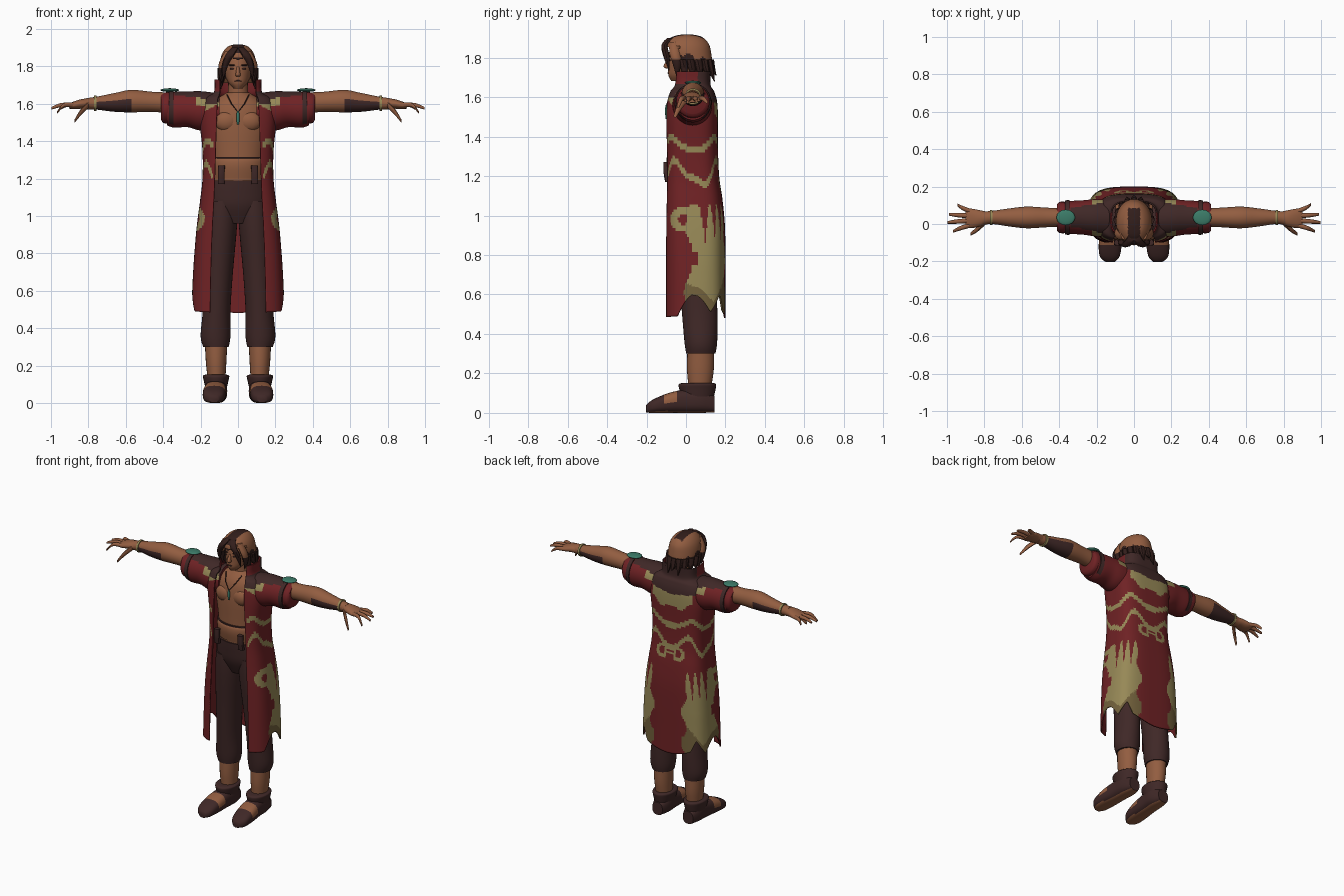
import bpy, bmesh, math
from mathutils import Vector

cube = bpy.data.objects.get("Cube")
if cube:
    bpy.data.objects.remove(cube, do_unlink=True)


def material(name, rgb):
    m = bpy.data.materials.new(name)
    m.use_nodes = True
    m.diffuse_color = (*rgb, 1)
    m.node_tree.nodes["Principled BSDF"].inputs["Base Color"].default_value = (*rgb, 1)
    return m


SKIN = material("tan skin", (.29, .11, .052))
RED = material("wine red", (.16, .016, .018))
DARK = material("dark brown", (.05, .021, .02))
KHAKI = material("khaki", (.31, .25, .095))
OLIVE = material("dull olive", (.17, .12, .045))
TEAL = material("teal", (.045, .2, .14))
HAIR = material("dark hair", (.032, .013, .011))


def spline(rows, sub):
    """Catmull-Rom smoothing of a list of equal-length tuples."""
    pts = [rows[0]] + list(rows) + [rows[-1]]
    out = []
    for a, b, c, d in zip(pts, pts[1:], pts[2:], pts[3:]):
        for k in range(sub):
            t = k / sub
            out.append([q + .5 * t * (r - p + t * (2 * p - 5 * q + 4 * r - s + t * (3 * (q - r) + s - p)))
                        for p, q, r, s in zip(a, b, c, d)])
    return out + [list(rows[-1])]


def power(v, p):
    return math.copysign(abs(v) ** p, v)


def finish(name, bm, mats):
    me = bpy.data.meshes.new(name)
    bm.to_mesh(me)
    bm.free()
    ob = bpy.data.objects.new(name, me)
    bpy.context.collection.objects.link(ob)
    for m in mats:
        me.materials.append(m)
    bpy.ops.object.select_all(action="DESELECT")
    ob.select_set(True)
    bpy.context.view_layer.objects.active = ob
    bpy.ops.object.shade_smooth_by_angle(angle=math.radians(45))
    return ob


def loft(name, axis, rows, mats, rule=None, n=24, sub=4, p=1, s=1):
    """Rows are (position on axis, two centre values, two radii)."""
    bm = bmesh.new()
    rings = []
    for pos, c1, c2, r1, r2 in spline(rows, sub):
        ring = []
        for k in range(n):
            a = math.tau * k / n
            u, v = c1 + r1 * power(math.cos(a), p), c2 + r2 * power(math.sin(a), p)
            x, y, z = {"x": (pos, u, v), "y": (u, pos, v), "z": (u, v, pos)}[axis]
            ring.append(bm.verts.new((x * s, y, z)))
        rings.append(ring)
    for r, q in zip(rings, rings[1:]):
        for k in range(n):
            bm.faces.new((r[k], r[(k + 1) % n], q[(k + 1) % n], q[k]))
    bm.faces.new(rings[0])
    bm.faces.new(rings[-1])
    bmesh.ops.recalc_face_normals(bm, faces=bm.faces)
    if rule:
        gone = []
        for f in bm.faces:
            c = f.calc_center_median()
            i = rule(Vector((abs(c.x), c.y, c.z)), f.normal)
            if i is None:
                gone.append(f)
            else:
                f.material_index = i
        bmesh.ops.delete(bm, geom=gone, context="FACES")
    return finish(name, bm, mats)


def blob(name, loc, size, mat):
    bm = bmesh.new()
    bmesh.ops.create_uvsphere(bm, u_segments=16, v_segments=10, radius=1)
    for v in bm.verts:
        v.co = Vector(a * b + c for a, b, c in zip(v.co, size, loc))
    return finish(name, bm, [mat])


def between(t, table):
    for (a, u), (b, v) in zip(table, table[1:]):
        if t <= b:
            return u + (v - u) * (t - a) / (b - a)
    return table[-1][1]


# Coat: an open sheet wrapped round the back, with a ragged hem
HEM = [(0, .48), (.2, .52), (.29, .6), (.46, .51), (.59, .6), (.74, .49), (1, .485)]


def coat_colour(x, y, z, t):
    if z > 1.6 or (y > .06 and z > 1.555 + .12 * x):
        return 0 if z > 1.665 and y < .06 else 2
    if y > .1 and x < .15 and z > 1.46 + 2 * x * x + .012 * math.sin(60 * x):
        return 1
    if y < 0 and z > 1.6 - .5 * (x - .1):
        return 1
    wave1 = 1.365 - .03 * math.cos(math.tau * (t - .55) / .6)
    wave2 = 1.22 - .06 * math.cos(math.tau * (t - .5) / .6)
    if min(abs(z - wave1), abs(z - wave2)) < .018 and t < .97:
        return 1
    if y > .1 and abs(math.hypot(x - .06, z - 1.16) - .035) < .011:
        return 1
    if t > .4 and abs(math.hypot(y + .015, z - .98) - .045) < .02:
        return 1
    top = .86 + .2 * abs(math.sin(24 * t))
    if x > .12 + .02 * math.sin(30 * z) and y > .02 + .03 * math.sin(18 * z) and z < top:
        return 3 if z < .56 + .5 * abs(t - .42) else 1
    return 0


def coat():
    rows = [(.5, .245, .15, -.11, .2), (.65, .24, .147, -.11, .2), (.8, .233, .143, -.11, .2),
            (.95, .22, .137, -.11, .197), (1.08, .203, .13, -.108, .185), (1.2, .19, .125, -.106, .168),
            (1.35, .19, .12, -.106, .162), (1.5, .205, .115, -.106, .162), (1.58, .2, .112, -.1, .157),
            (1.63, .18, .108, -.085, .142), (1.66, .13, .098, -.07, .125), (1.73, .125, .1, -.065, .125)]
    bm = bmesh.new()
    half, p, grid = 64, .6, []
    for z, xs, xf, yf, yb in spline(rows, 10):
        end = math.acos((xf / xs) ** (1 / p))
        yc, line = (yf + yb) / 2, []
        for k in range(-half, half + 1):
            t = abs(k) / half
            a = math.pi / 2 - t * (math.pi / 2 + end)
            x = xs * power(max(math.cos(a), 0), p)
            drop = (between(t, HEM) - .5) * max(0, (.8 - z) / .3)
            line.append(bm.verts.new((math.copysign(x, k), yc + (yb - yc) * power(math.sin(a), p), z + drop)))
        grid.append(line)
    for r, q in zip(grid, grid[1:]):
        for k in range(2 * half):
            f = bm.faces.new((r[k + 1], r[k], q[k], q[k + 1]))
            c = f.calc_center_median()
            f.material_index = coat_colour(abs(c.x), c.y, c.z, abs(k + .5 - half) / half)
    bm.normal_update()
    if sum(f.normal.y * (f.calc_center_median().y - .03) for f in bm.faces) < 0:
        bmesh.ops.reverse_faces(bm, faces=bm.faces)
    ob = finish("coat", bm, [RED, KHAKI, DARK, OLIVE, RED])
    mod = ob.modifiers.new("thickness", "SOLIDIFY")
    mod.thickness, mod.offset, mod.material_offset = .008, -1, 4


coat()

# Bare torso, sash, trousers and neck
loft("torso", "z", [(1.14, 0, .025, .14, .1), (1.25, 0, .025, .14, .108), (1.35, 0, .025, .15, .11),
                    (1.5, 0, .028, .17, .115), (1.6, 0, .028, .14, .098), (1.66, 0, .035, .06, .06)], [SKIN], n=40)
loft("sash", "z", [(1.2, 0, .02, .14, .106), (1.26, 0, .02, .15, .118), (1.3, 0, .02, .15, .116),
                   (1.315, 0, .025, .14, .106)], [SKIN], n=40)
loft("belt_line", "z", [(1.307, 0, .022, .15, .116), (1.315, 0, .022, .15, .116)], [DARK], n=40, sub=1)
loft("trouser_hips", "z", [(.96, 0, .04, .09, .07), (1.05, 0, .035, .16, .105), (1.13, 0, .03, .165, .112),
                           (1.19, 0, .027, .155, .114)], [DARK], n=40)
loft("neck", "z", [(1.6, 0, .035, .075, .06), (1.66, 0, .032, .055, .055), (1.74, 0, .025, .052, .055)], [SKIN])

# Head and face
loft("head", "z", [(1.682, 0, -.045, .022, .03), (1.71, 0, -.025, .05, .064), (1.75, 0, -.005, .067, .085),
                   (1.8, 0, .005, .075, .094), (1.86, 0, .012, .07, .088), (1.9, 0, .015, .045, .06)], [SKIN], n=32)
loft("nose", "z", [(1.8, 0, -.083, .006, .008), (1.757, 0, -.097, .013, .017), (1.745, 0, -.09, .01, .01)], [SKIN], n=12)
blob("mouth", (0, -.091, 1.722), (.02, .004, .004), DARK)


def hair_rule(c, nrm):
    if c.y < -.035 and c.z < 1.85 + .3 * (c.x - .05):
        return None
    if c.z > 1.87 and c.x < .033 and -.13 < c.y < .085:
        return 1
    jag = 1.775 + .012 * math.sin(90 * c.y) - .25 * (c.y - .03)
    return 1 if jag - .04 < c.z < jag + .03 else 0


loft("hair_cap", "z", [(1.71, 0, .05, .078, .075), (1.76, 0, .035, .092, .098), (1.82, 0, .01, .096, .118),
                       (1.87, 0, .003, .084, .112), (1.905, 0, .005, .055, .075), (1.918, 0, .005, .015, .02)],
     [SKIN, HAIR], hair_rule, n=64, sub=8)
for k in range(11):  # pointed locks round the sides and back
    a = math.radians(-22 + 22.4 * k)
    cx, cy, drop = math.cos(a), math.sin(a), .03 * (k % 2)
    loft("hair_lock", "z", [(1.79, cx * .088, .02 + cy * .1, .022, .022), (1.74, cx * .092, .03 + cy * .102, .017, .017),
                            (1.68 + drop, cx * .1, .035 + cy * .118, .002, .002)], [HAIR], n=8)

# Neck chain and pendant
curve = bpy.data.curves.new("neck_chain", "CURVE")
curve.dimensions, curve.bevel_depth = "3D", .003
path = [(-.06, -.045, 1.65), (-.035, -.084, 1.6), (0, -.1, 1.555), (.035, -.084, 1.6), (.06, -.045, 1.65)]
line = curve.splines.new("POLY")
line.points.add(len(path) - 1)
for point, co in zip(line.points, path):
    point.co = (*co, 1)
curve.materials.append(DARK)
bpy.context.collection.objects.link(bpy.data.objects.new("neck_chain", curve))
loft("pendant", "z", [(1.49, 0, -.1, .005, .004), (1.53, 0, -.1, .009, .006), (1.56, 0, -.1, .005, .004)], [TEAL], n=8)


def sleeve_rule(c, nrm):
    if c.x < .34 and nrm.z > .45 + c.x:
        return 1
    return 2 if c.x < .22 and nrm.z > .3 and abs(nrm.y) > .3 else 0


for s, side in ((1, "left"), (-1, "right")):
    def part(name, axis, rows, mats, rule=None, **kw):
        return loft(side + "_" + name, axis, rows, mats, rule, s=s, **kw)

    # Face details and fringe
    blob(side + "_eye", (s * .031, -.082, 1.787), (.013, .005, .005), DARK)
    blob(side + "_eyebrow", (s * .033, -.083, 1.806), (.018, .006, .004), HAIR)
    blob(side + "_ear", (s * .076, .01, 1.775), (.01, .018, .028), SKIN)
    part("fringe", "z", [(1.9, .015, -.075, .02, .02), (1.865, .04, -.108, .024, .016), (1.81, .068, -.1, .018, .016),
                         (1.735, .078, -.085, .002, .002)], [HAIR], lambda c, n: 0, n=8)
    part("temple_lock", "z", [(1.88, .05, -.06, .02, .025), (1.82, .083, -.055, .018, .028), (1.76, .09, -.045, .014, .02),
                              (1.7, .082, -.045, .002, .002)], [SKIN, HAIR], lambda c, n: int(c.z < 1.79), n=8)
    blob(side + "_chest", (s * .06, -.055, 1.505), (.065, .037, .055), SKIN)
    part("belt_strap", "z", [(1.17, .09, -.092, .018, .014), (1.22, .09, -.1, .018, .014), (1.27, .088, -.1, .018, .014)],
         [DARK], n=12, p=.5)

    # Sleeve with cuff, strap and shoulder ornament
    part("sleeve", "x", [(.1, .03, 1.56, .1, .095), (.2, .033, 1.562, .1, .105), (.27, .035, 1.57, .092, .095),
                         (.34, .035, 1.568, .088, .096), (.38, .035, 1.572, .082, .088)], [RED, DARK, KHAKI],
         sleeve_rule, n=48, sub=6)
    part("cuff", "x", [(.365, .035, 1.578, .078, .08), (.375, .035, 1.578, .085, .085), (.4, .035, 1.578, .082, .08),
                       (.412, .035, 1.585, .07, .07)], [RED])
    part("sleeve_strap", "x", [(.345, .035, 1.572, .094, .098), (.37, .035, 1.575, .091, .094)], [DARK], n=32, sub=1)
    blob(side + "_shoulder_ornament", (s * .365, .035, 1.673), (.05, .042, .01), TEAL)

    # Arm, bracer, wristband and hand
    part("arm", "x", [(.36, .035, 1.605, .05, .055), (.46, .035, 1.61, .052, .054), (.57, .035, 1.614, .058, .06),
                      (.66, .035, 1.607, .049, .05), (.76, .035, 1.603, .035, .034), (.81, .03, 1.6, .037, .03)],
         [SKIN, DARK], lambda c, n: int(.57 < c.x < .755 and n.z < .1), n=32, sub=6)
    part("wristband", "x", [(.757, .035, 1.603, .041, .041), (.77, .035, 1.603, .041, .041)], [KHAKI], sub=1)
    part("palm", "x", [(.79, .032, 1.6, .035, .028), (.83, .03, 1.6, .045, .026), (.87, .03, 1.593, .052, .022),
                       (.9, .03, 1.588, .048, .015)], [SKIN], n=20)
    for i, (x, y, z) in enumerate([(.968, -.04, 1.552), (.998, .008, 1.575), (.99, .052, 1.58), (.945, .104, 1.575)]):
        y0 = -.005 + .024 * i
        part("finger", "x", [(.87, y0, 1.592, .013, .013), ((.87 + x) / 2 + .01, (y0 + y) / 2, 1.593, .012, .012),
                             (x, y, z, .007, .007)], [SKIN], n=10)
    part("thumb", "x", [(.8, .005, 1.595, .015, .018), (.84, -.03, 1.555, .014, .018), (.875, -.055, 1.505, .008, .009)],
         [SKIN], n=10)

    # Trouser leg, calf and boot
    part("trouser_leg", "z", [(1.08, .085, .035, .08, .098), (.95, .09, .04, .085, .1), (.7, .105, .055, .078, .092),
                              (.5, .114, .07, .074, .09), (.36, .12, .075, .08, .083), (.3, .118, .075, .068, .074)],
         [DARK], n=32)
    part("calf", "z", [(.32, .117, .075, .06, .068), (.22, .117, .073, .055, .068), (.13, .115, .07, .048, .058),
                       (.08, .115, .065, .048, .058)], [SKIN])
    part("boot_cuff", "z", [(.07, .117, .06, .055, .078), (.12, .117, .058, .066, .092), (.145, .117, .058, .07, .094),
                            (.152, .117, .06, .055, .075)], [DARK])
    part("boot_foot", "y", [(-.203, .128, .02, .024, .018), (-.17, .13, .033, .054, .033), (-.09, .126, .05, .062, .05),
                            (0, .12, .06, .058, .06), (.08, .116, .062, .058, .062), (.145, .116, .045, .038, .042)],
         [DARK, SKIN], lambda c, n: int(n.z < -.85 or (-.11 < c.y < -.04 and c.z > .05)), p=.75, n=32)
